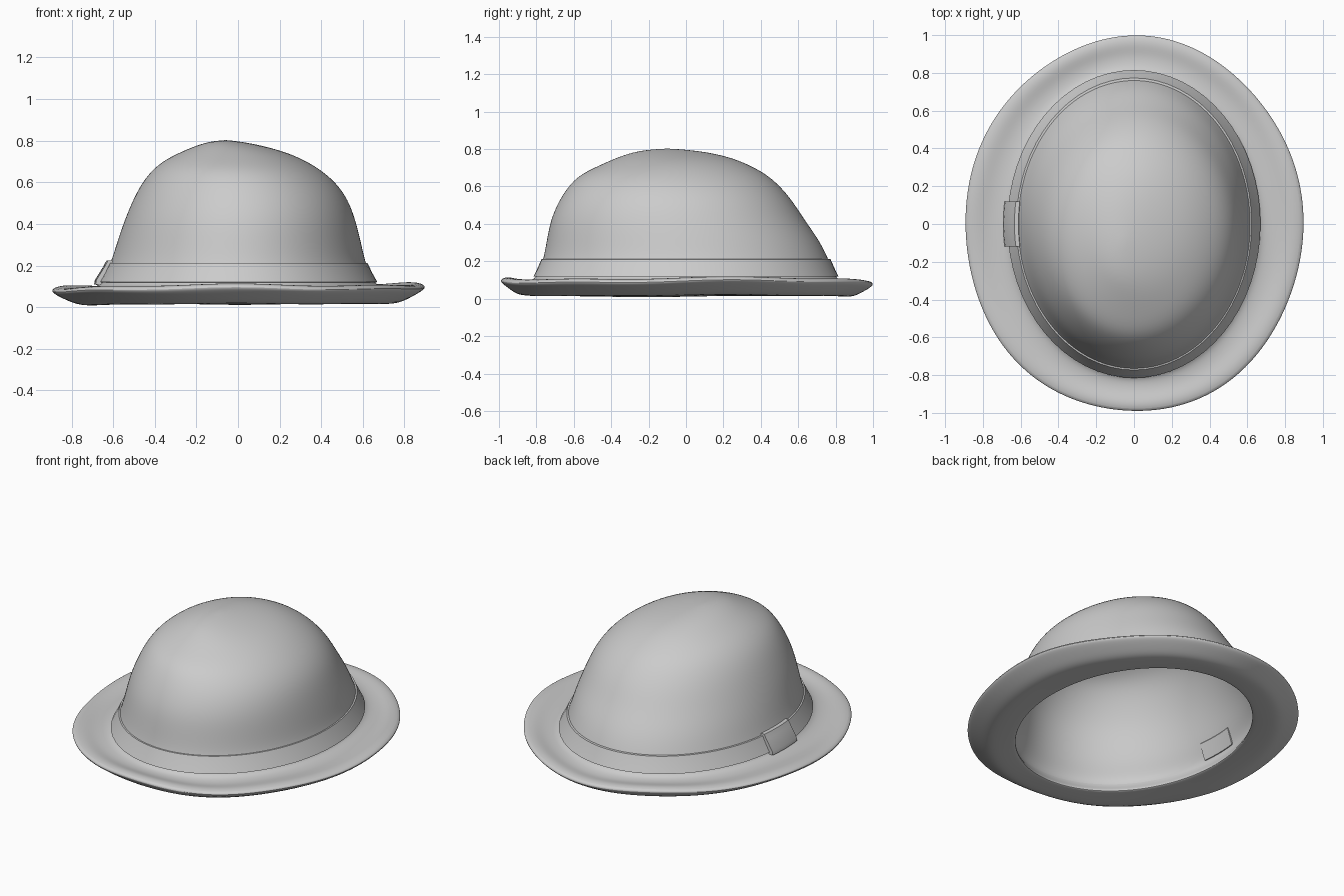
import bpy, bmesh
from math import sin, cos, pi, radians

if "Cube" in bpy.data.objects:
    bpy.data.objects.remove(bpy.data.objects["Cube"])

N = 64
ANG = [2 * pi * i / N for i in range(N)]


def ellipse(z, xl, xr, yf, yb, inset=0.0):
    """Off-centre elliptical ring given its left/right/front/back extents."""
    cx, cy = (xl + xr) / 2, (yf + yb) / 2
    rx, ry = (xr - xl) / 2 - inset, (yb - yf) / 2 - inset
    return [(cx + rx * cos(a), cy + ry * sin(a), z) for a in ANG]


def brim_ring(t, z, wave):
    """Ring between crown foot (t=0) and wavy brim edge (t=1)."""
    ring = []
    for a in ANG:
        k = 1 + 0.006 * t * sin(5 * a + 0.6) + 0.008 * t * sin(2 * a + pi)* cos(a)
        rx, ry = 0.665 + 0.237 * t, 0.81 + 0.19 * t
        dz = 0.006 * cos(a) + 0.006 * sin(3 * a + 0.5) + 0.004 * sin(7 * a)
        ring.append((rx * k * cos(a), ry * k * sin(a), z + wave * dz))
    return ring


def loft(name, rings, start=None, end=None, closed=True, loop=False, subsurf=0):
    """Skin a series of rings, with optional pole points at either end."""
    bm = bmesh.new()
    rows = [[bm.verts.new(p) for p in r] for r in rings]
    n = len(rows[0])
    span = range(n if closed else n - 1)
    pairs = list(zip(rows, rows[1:])) + ([(rows[-1], rows[0])] if loop else [])
    for lo, hi in pairs:
        for i in span:
            j = (i + 1) % n
            bm.faces.new((lo[i], lo[j], hi[j], hi[i]))
    for point, row in ((start, rows[0]), (end, rows[-1])):
        if point:
            v = bm.verts.new(point)
            for i in span:
                bm.faces.new((row[i], row[(i + 1) % n], v))
    if loop and not closed:
        for k in (0, n - 1):
            bm.faces.new([r[k] for r in rows])
    bmesh.ops.recalc_face_normals(bm, faces=bm.faces)
    me = bpy.data.meshes.new(name)
    bm.to_mesh(me)
    bm.free()
    ob = bpy.data.objects.new(name, me)
    bpy.context.collection.objects.link(ob)
    if subsurf:
        m = ob.modifiers.new("Smooth", 'SUBSURF')
        m.levels = m.render_levels = subsurf
    bpy.ops.object.select_all(action='DESELECT')
    ob.select_set(True)
    bpy.context.view_layer.objects.active = ob
    bpy.ops.object.shade_smooth_by_angle(angle=radians(35))
    return ob


# Crown cross-sections: z, left, right, front, back
crown = [
    (0.797, -0.125, 0.0, -0.20, 0.00),
    (0.782, -0.185, 0.09, -0.29, 0.125),
    (0.752, -0.26, 0.21, -0.375, 0.25),
    (0.712, -0.345, 0.31, -0.465, 0.345),
    (0.662, -0.41, 0.395, -0.57, 0.435),
    (0.60, -0.46, 0.47, -0.63, 0.505),
    (0.52, -0.503, 0.528, -0.682, 0.572),
    (0.42, -0.545, 0.565, -0.725, 0.635),
    (0.31, -0.582, 0.592, -0.745, 0.715),
    (0.21, -0.613, 0.613, -0.763, 0.763),
    (0.14, -0.645, 0.645, -0.79, 0.79),
]

# Hat body: outer crown, brim top, rolled edge, underside, opening, inner crown
rings = [ellipse(*c) for c in crown]
rings += [brim_ring(t, z, w) for t, z, w in (
    (0.0, 0.105, 0), (0.2, 0.094, 0.3), (0.45, 0.094, 0.7), (0.72, 0.108, 1),
    (0.93, 0.102, 1), (1.0, 0.087, 1), (0.92, 0.07, 1), (0.7, 0.042, 0.7),
    (0.48, 0.018, 0.4), (0.25, 0.013, 0.5))]
rings += [ellipse(z, -x, x, -y, y) for z, x, y in (
    (0.018, 0.625, 0.765), (0.022, 0.608, 0.75), (0.035, 0.61, 0.752), (0.08, 0.642, 0.785))]
rings += [ellipse(c[0] - 0.01, *c[1:], inset=0.01) for c in reversed(crown)]
loft("hat_body", rings, start=(-0.06, -0.1, 0.803), end=(-0.06, -0.1, 0.793), subsurf=2)

# Ribbon band round the foot of the crown
band = [(0.213, 0.605, 0.755), (0.211, 0.623, 0.773), (0.165, 0.645, 0.793),
        (0.12, 0.67, 0.815), (0.117, 0.648, 0.793)]
loft("hat_band", [ellipse(z, -x, x, -y, y) for z, x, y in band])

# Flat loop covering the band join on the left side
section = [(0.225, 0.612, 0.76), (0.223, 0.633, 0.78), (0.195, 0.648, 0.795), (0.13, 0.688, 0.835),
           (0.108, 0.692, 0.835), (0.105, 0.63, 0.77), (0.14, 0.618, 0.765), (0.2, 0.599, 0.745)]
half = 0.12
steps = [-half + 2 * half * i / 8 for i in range(9)]
loft("band_loop", [[(-x * (1 - (s / y) ** 2) ** 0.5, s, z) for s in steps]
                   for z, x, y in section], closed=False, loop=True)
